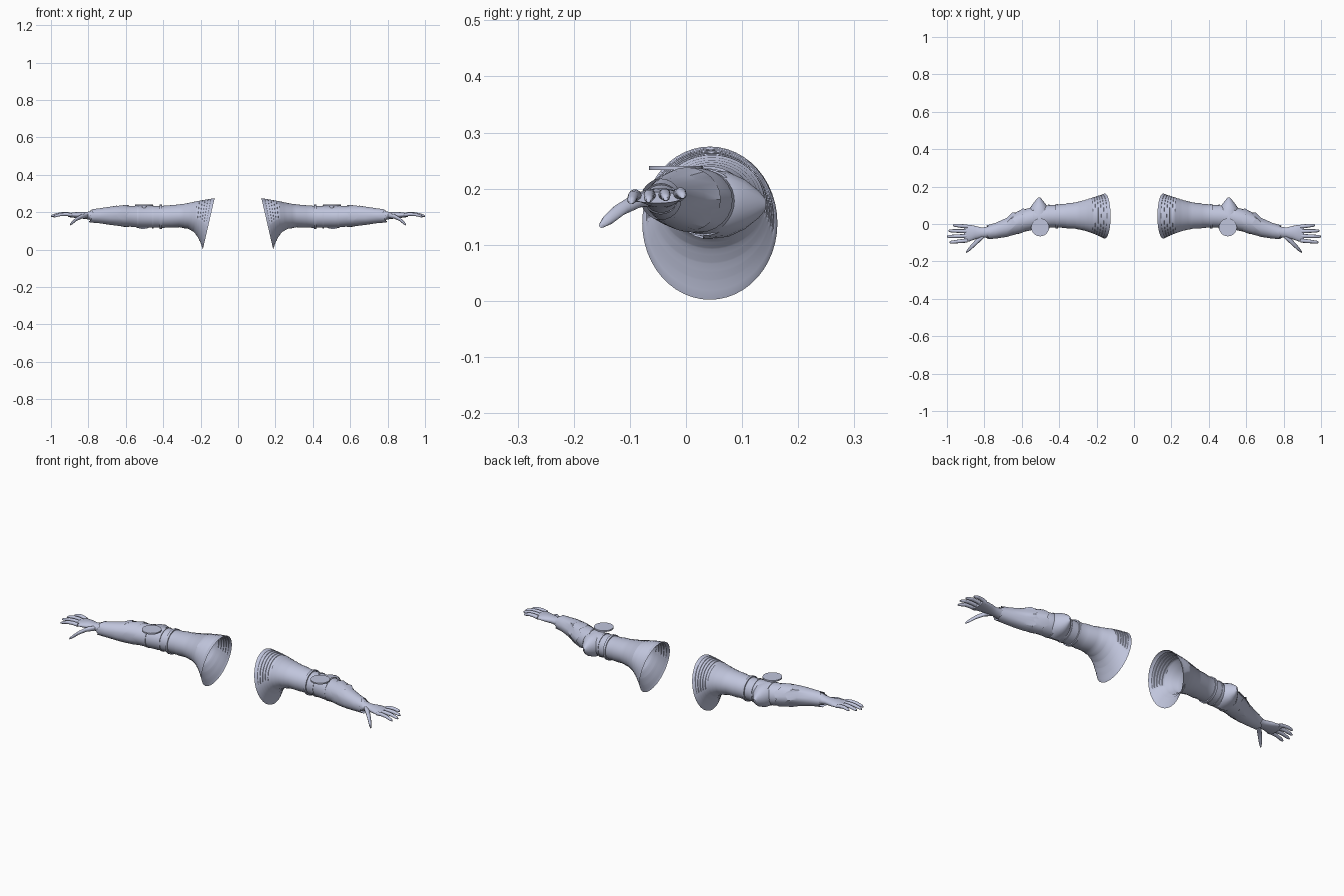
import bpy, bmesh, math
from mathutils import Vector

cube = bpy.data.objects.get("Cube")
if cube:
    bpy.data.objects.remove(cube, do_unlink=True)

COLOR = (0.53, 0.56, 0.72, 1)
mat = bpy.data.materials.new("pale blue grey")
mat.use_nodes = True
mat.diffuse_color = COLOR
mat.node_tree.nodes["Principled BSDF"].inputs["Base Color"].default_value = COLOR


def finish(name, bm, angle=35):
    """Turn a bmesh of the left arm into an object mirrored to the right arm."""
    bmesh.ops.recalc_face_normals(bm, faces=bm.faces)
    me = bpy.data.meshes.new(name)
    bm.to_mesh(me)
    bm.free()
    me.materials.append(mat)
    ob = bpy.data.objects.new(name, me)
    bpy.context.collection.objects.link(ob)
    ob.modifiers.new("Mirror", "MIRROR").use_mirror_merge = False
    bpy.ops.object.select_all(action="DESELECT")
    ob.select_set(True)
    bpy.context.view_layer.objects.active = ob
    bpy.ops.object.shade_smooth_by_angle(angle=math.radians(angle))
    return ob


def loft(name, rings, n=24, caps=(False, False), jag=None, angle=35):
    """Skin rings of (x, y, z, half width, half height, lean)."""
    bm = bmesh.new()
    loops = []
    for k, (x, y, z, ry, rz, lean) in enumerate(rings):
        loop = []
        for i in range(n):
            a = math.tau * i / n
            px = x - lean * math.sin(a)
            if jag and k in jag:
                px += jag[k] * (1 if i % 4 == 0 else -1 if i % 4 == 2 else 0)
            loop.append(bm.verts.new((px, y + ry * math.cos(a), z + rz * math.sin(a))))
        loops.append(loop)
    for a, b in zip(loops, loops[1:]):
        for i in range(n):
            j = (i + 1) % n
            bm.faces.new((a[i], a[j], b[j], b[i]))
    for wanted, loop in zip(caps, (loops[0], loops[-1])):
        if wanted:
            bm.faces.new(loop)
    return finish(name, bm, angle)


def strap(name, x, y, z, ry, rz, width=0.012):
    h = width / 2
    loft(name, [(x - h, y, z, ry - .006, rz - .006, 0), (x - h, y, z, ry, rz, 0),
                (x + h, y, z, ry, rz, 0), (x + h, y, z, ry - .006, rz - .006, 0)], 32)


# Flared sleeve: top x, top z, bottom x, bottom z, front y, back y
keys = [(.125, .275, .188, .002, -.078, .163), (.16, .271, .200, .035, -.068, .155),
        (.19, .266, .215, .066, -.058, .148), (.22, .260, .235, .092, -.048, .140),
        (.26, .251, .265, .110, -.037, .129), (.31, .243, .31, .118, -.027, .117),
        (.41, .234, .41, .116, -.019, .104)]


def sleeve_ring(t, grow=0):
    i = min(int(t), len(keys) - 2)
    xt, zt, xb, zb, y0, y1 = [p + (q - p) * (t - i) for p, q in zip(keys[i], keys[i + 1])]
    return ((xt + xb) / 2, (y0 + y1) / 2, (zt + zb) / 2,
            (y1 - y0) / 2 + grow, (zt - zb) / 2 + grow, (xb - xt) / 2)


rings = []
for s in range(13):
    t = s / 2
    rings.append(sleeve_ring(t))
    if 0 < s < 12:
        rings.append(sleeve_ring(t + .04, -.0018))
loft("sleeve", rings, 48, angle=50)
strap("sleeve_band", .413, .042, .175, .066, .065)

# Arm under the armour
loft("arm", [(.40, .042, .175, .060, .058, 0), (.46, .040, .175, .060, .058, 0),
             (.52, .034, .175, .061, .058, 0), (.58, .020, .178, .060, .055, 0),
             (.64, -.003, .180, .053, .050, 0), (.71, -.030, .181, .041, .040, 0),
             (.79, -.045, .182, .030, .027, 0)], 32)
strap("elbow_strap_upper", .457, .040, .175, .063, .061, .008)
strap("elbow_strap_lower", .535, .031, .176, .063, .060, .008)

# Pointed elbow guard, narrowing towards the back
bm = bmesh.new()
loops = []
for y, rx, rz in [(.03, .066, .062), (.075, .056, .058), (.105, .036, .044),
                  (.13, .016, .024), (.143, .004, .008)]:
    loops.append([bm.verts.new((.507 + rx * math.cos(math.tau * i / 20), y,
                                .172 + rz * math.sin(math.tau * i / 20))) for i in range(20)])
for a, b in zip(loops, loops[1:]):
    for i in range(20):
        j = (i + 1) % 20
        bm.faces.new((a[i], a[j], b[j], b[i]))
bm.faces.new(loops[-1])
finish("elbow_guard", bm)


def disc(name, center, radius, depth, sides):
    bm = bmesh.new()
    bmesh.ops.create_cone(bm, cap_ends=True, segments=sides, radius1=radius,
                          radius2=radius, depth=depth)
    bmesh.ops.translate(bm, verts=bm.verts, vec=Vector(center))
    finish(name, bm)


# Flat round plate above the inner elbow
disc("elbow_plate", (.502, -.018, .237), .048, .007, 24)
disc("plate_post", (.502, .012, .219), .012, .032, 12)

# Forearm guard with a ragged upper edge, in two overlapping layers
loft("forearm_guard", [(.635, .002, .181, .060, .057, -.008), (.68, -.018, .181, .051, .049, 0),
                       (.74, -.036, .181, .042, .040, 0), (.785, -.045, .181, .036, .036, .008)],
     24, jag={0: .014, 3: .006}, angle=25)
loft("forearm_cuff", [(.585, .020, .179, .063, .058, 0), (.61, .011, .180, .062, .058, 0),
                      (.65, -.005, .181, .055, .053, 0)], 24, jag={0: .01, 2: .008})

# Hand
loft("palm", [(.78, -.044, .182, .029, .025, 0), (.815, -.046, .182, .027, .018, 0),
              (.85, -.046, .184, .036, .017, 0), (.88, -.049, .185, .044, .014, 0),
              (.908, -.052, .184, .045, .010, 0)], 20, (True, True), angle=60)
fingers = {"little_finger": (-.014, -.006, .968, .186), "ring_finger": (-.039, -.036, .992, .182),
           "middle_finger": (-.064, -.067, 1.0, .179), "index_finger": (-.088, -.098, .987, .176)}
for name, (y0, y1, tip, z1) in fingers.items():
    x0 = .89
    path = []
    for t, r in [(0, .011), (.3, .0105), (.6, .0095), (.9, .008), (1, .004)]:
        path.append((x0 + (tip - x0) * t, y0 + (y1 - y0) * t,
                     .186 + (z1 - .186) * t + .008 * math.sin(math.pi * t), r, r * .9, 0))
    loft(name, path, 10, (True, True), angle=60)
loft("thumb", [(.80, -.058, .182, .014, .013, 0), (.835, -.088, .178, .017, .012, 0),
               (.865, -.118, .162, .014, .010, 0), (.885, -.138, .145, .011, .009, 0),
               (.897, -.150, .135, .005, .005, 0)], 12, (True, True), angle=60)
